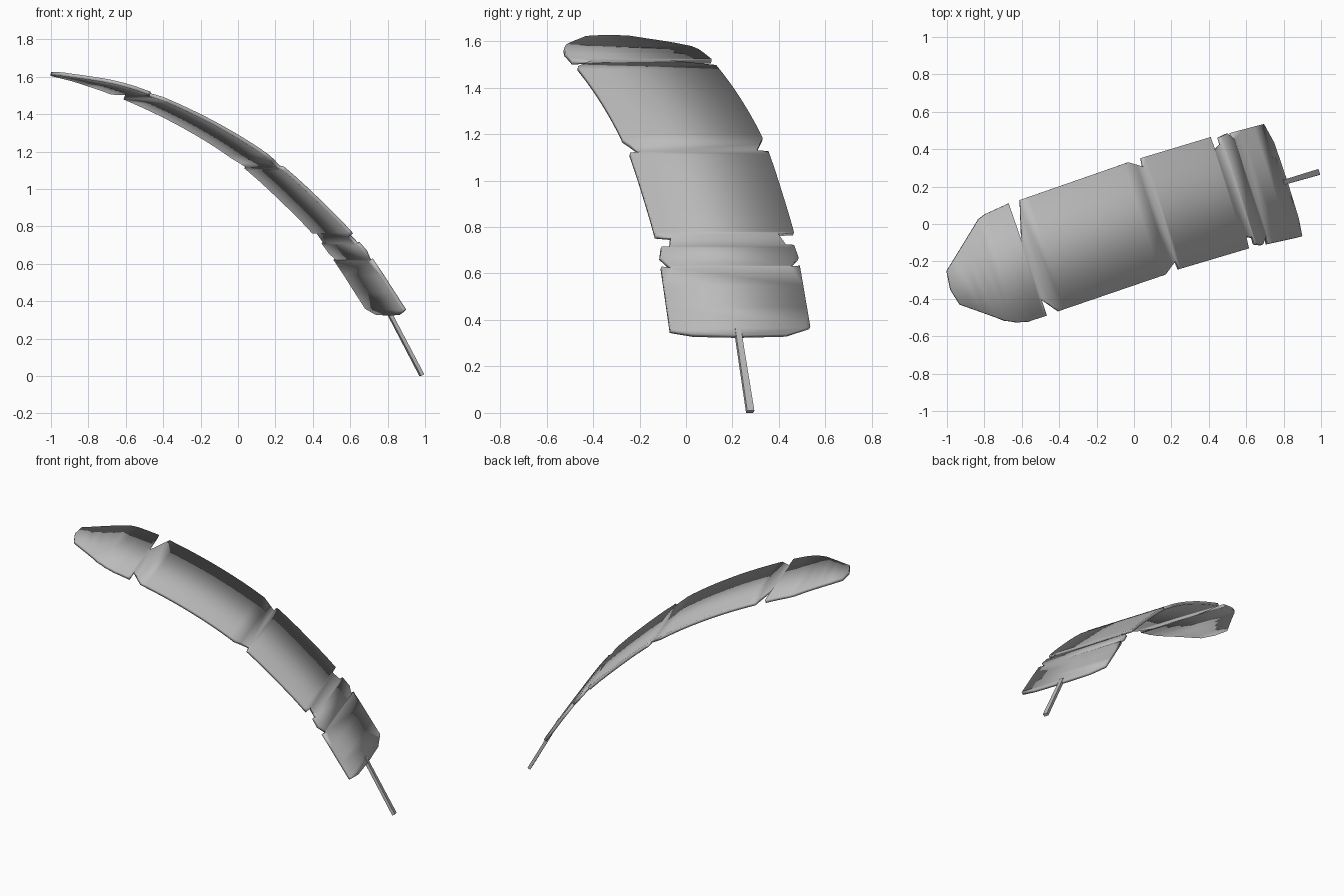
import bpy, bmesh, math
from mathutils import Vector, Matrix

cube = bpy.data.objects.get("Cube")
if cube:
    bpy.data.objects.remove(cube, do_unlink=True)

grey = bpy.data.materials.new("plain grey")
grey.use_nodes = True
grey.diffuse_color = (0.5, 0.5, 0.5, 1)
grey.node_tree.nodes["Principled BSDF"].inputs["Base Color"].default_value = (0.5, 0.5, 0.5, 1)

YAW = math.radians(17.9)
ALONG = Vector((math.cos(YAW), math.sin(YAW), 0))
ACROSS = Vector((-math.sin(YAW), math.cos(YAW), 0))
THICK = 0.02

# Height of the arching blade by distance along it
ARCH = [(-1.03, 1.625), (-.78, 1.578), (-.53, 1.495), (-.2, 1.345),
        (.1, 1.165), (.35, .955), (.6, .70), (.84, .35)]


def slope(i):
    a, b = ARCH[max(i - 1, 0)], ARCH[min(i + 1, len(ARCH) - 1)]
    return (b[1] - a[1]) / (b[0] - a[0])


def height(u):
    i = 0
    while i < len(ARCH) - 2 and u > ARCH[i + 1][0]:
        i += 1
    (u0, z0), (u1, z1) = ARCH[i], ARCH[i + 1]
    w = u1 - u0
    t = (u - u0) / w
    return (z0 * (1 + 2 * t) * (1 - t) ** 2 + z1 * t * t * (3 - 2 * t)
            + w * slope(i) * t * (1 - t) ** 2 + w * slope(i + 1) * t * t * (t - 1))


def finish(name, bm):
    mesh = bpy.data.meshes.new(name)
    bm.to_mesh(mesh)
    bm.free()
    mesh.materials.append(grey)
    obj = bpy.data.objects.new(name, mesh)
    bpy.context.collection.objects.link(obj)
    return obj


# Blade outline in plan: back edge with its splits, root end, front edge, tip
back_edge = [(-1, -.25), (-.83, .025), (-.79, .055), (-.67, .11), (-.597, -.1),
             (-.605, .13), (-.03, .33), (.055, .305), (.045, .355), (.41, .465),
             (.435, .395), (.47, .43), (.46, .465), (.5, .485), (.54, .45), (.525, .49)]
root_end = [(.695, .535), (.75, .435), (.82, .23), (.88, .035), (.9, -.065)]
front_edge = [(.72, -.105), (.71, -.06), (.69, -.11), (.65, -.105), (.64, -.07),
              (.6, -.065), (.615, -.13), (.245, -.24), (.225, -.195), (.17, -.27),
              (-.4, -.465), (-.495, -.4), (-.465, -.49), (-.56, -.52)]
tip = [(-.62, -.525), (-.69, -.515), (-.93, -.43), (-.98, -.35)]

bm = bmesh.new()
outline = back_edge + root_end + front_edge + tip
face = bm.faces.new([bm.verts.new((x, y, 0)) for x, y in outline])
if face.normal.z < 0 or sum(a[0] * b[1] - b[0] * a[1] for a, b in
                            zip(outline, outline[1:] + outline[:1])) < 0:
    face.normal_flip()

# Slice the sheet crosswise so it can bend, then arch it
for k in range(1, 32):
    bmesh.ops.bisect_plane(bm, geom=bm.verts[:] + bm.edges[:] + bm.faces[:],
                           plane_co=ALONG * (-1.03 + k * 0.06), plane_no=ALONG)
bmesh.ops.triangulate(bm, faces=bm.faces[:])
for v in bm.verts:
    v.co.z = height(v.co.dot(ALONG))
bm.normal_update()
if sum(f.normal.z for f in bm.faces) < 0:
    bmesh.ops.reverse_faces(bm, faces=bm.faces[:])
blade = finish("blade", bm)
solid = blade.modifiers.new("thickness", 'SOLIDIFY')
solid.thickness = THICK
solid.offset = -1

# Stem: a slightly tapered bar running down from the root end
top = ALONG * 0.825 + ACROSS * -0.034 + Vector((0, 0, 0.362))
foot = ALONG * 1.02 + ACROSS * -0.039 + Vector((0, 0, 0.005))
axis = (foot - top).normalized()
normal = axis.cross(ACROSS).normalized()
side = normal.cross(axis)
bm = bmesh.new()
bmesh.ops.create_cube(bm, size=1)
for v in bm.verts:
    end, width = (foot, 0.032) if v.co.z > 0 else (top, 0.026)
    v.co = end + side * v.co.x * width + normal * v.co.y * 0.02
bmesh.ops.recalc_face_normals(bm, faces=bm.faces[:])
finish("stem", bm)

# Smooth across the bend, crisp at the rims
bpy.ops.object.select_all(action='DESELECT')
blade.select_set(True)
bpy.context.view_layer.objects.active = blade
bpy.ops.object.shade_smooth_by_angle(angle=math.radians(30))
